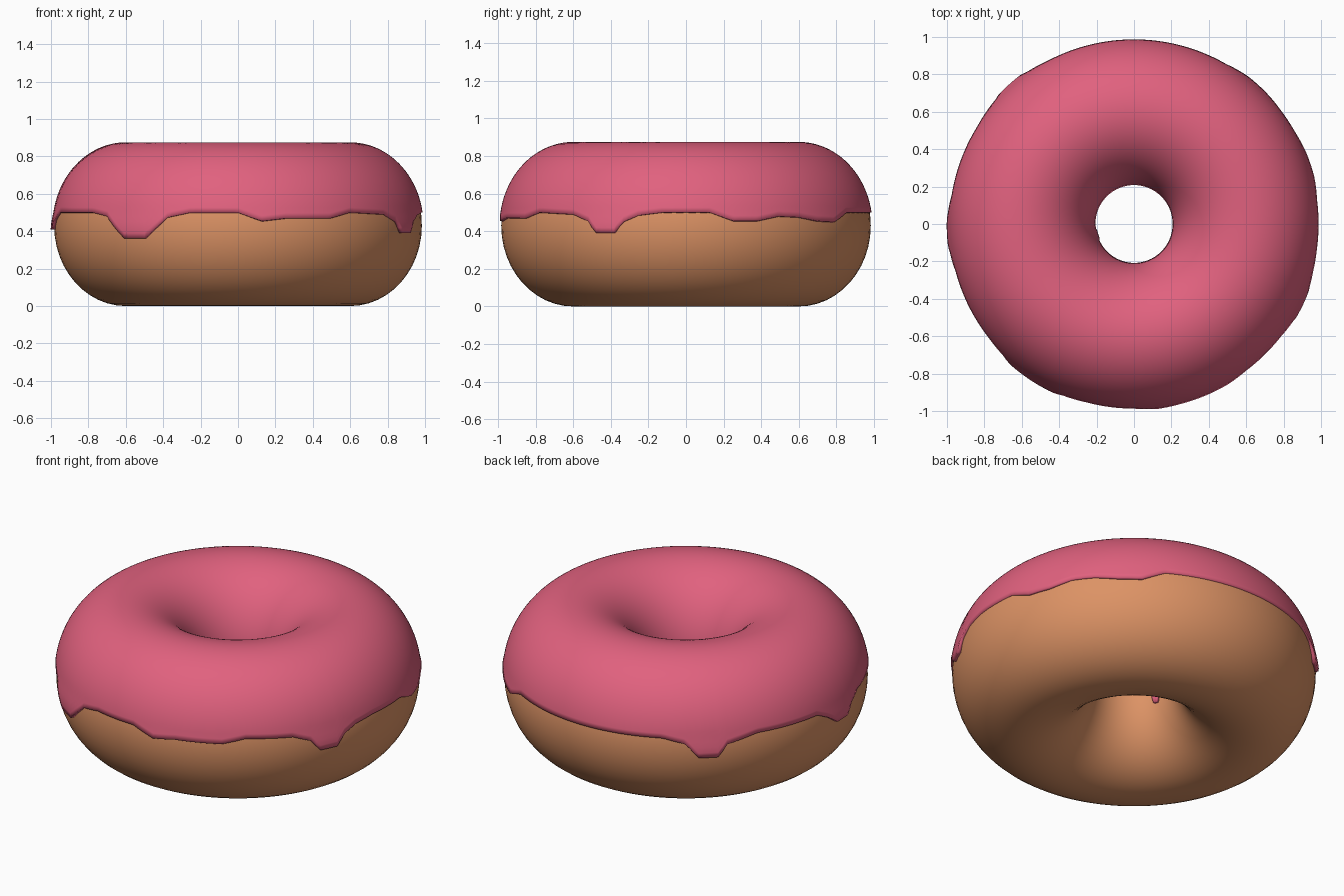
import bpy, bmesh, math

if "Cube" in bpy.data.objects:
    bpy.data.objects.remove(bpy.data.objects["Cube"])

RING, MID = 0.6, 0.43          # ring radius, height of the ring centre


def material(name, color):
    m = bpy.data.materials.new(name)
    m.diffuse_color = color
    m.use_nodes = True
    m.node_tree.nodes["Principled BSDF"].inputs["Base Color"].default_value = m.diffuse_color
    return m


def ring_surface(name, rx, rz, steps, rows, t_range, bulge, color, closed):
    """Sweep an elliptical section round z; t_range(angle) gives its start and end."""
    bm = bmesh.new()
    grid = []
    for i in range(steps):
        deg = -180 + 360 * i / steps
        a = math.radians(deg)
        t0, t1 = t_range(deg)
        col = []
        for j in range(rows):
            t = t0 + (t1 - t0) * j / (rows if closed else rows - 1)
            z = MID + rz * math.sin(t)
            r = RING + (rx + bulge(z)) * math.cos(t)
            col.append(bm.verts.new((r * math.cos(a), r * math.sin(a), z)))
        grid.append(col)
    for i in range(steps):
        p, q = grid[i], grid[(i + 1) % steps]
        for j in range(rows if closed else rows - 1):
            k = (j + 1) % rows
            bm.faces.new((p[j], q[j], q[k], p[k]))
    me = bpy.data.meshes.new(name)
    bm.to_mesh(me)
    bm.free()
    ob = bpy.data.objects.new(name, me)
    bpy.context.collection.objects.link(ob)
    me.materials.append(material(name + "_color", color))
    return ob


def smooth(ob):
    bpy.ops.object.select_all(action='DESELECT')
    ob.select_set(True)
    bpy.context.view_layer.objects.active = ob
    bpy.ops.object.shade_smooth_by_angle(angle=math.radians(50))


def lookup(points, x):
    for (x0, y0), (x1, y1) in zip(points, points[1:]):
        if x0 <= x <= x1:
            return y0 + (y1 - y0) * (x - x0) / (x1 - x0)
    return points[-1][1]


# Lower edge of the icing: (angle, height)
OUTER = [(-180, .41), (-174, .41), (-171, .46), (-165, .5), (-142, .5), (-135, .48),
         (-127.5, .36), (-120, .36), (-112.5, .475), (-105, .5), (-90, .5),
         (-82.5, .455), (-75, .47), (-60, .47), (-52.5, .5), (-37.5, .49),
         (-31, .45), (-29, .39), (-22.5, .39), (-20, .45), (-15, .485), (-7.5, .5),
         (7.5, .5), (15, .455), (22.5, .455), (30, .48), (37.5, .475), (45, .455),
         (52.5, .45), (60, .5), (117.5, .5), (125, .47), (129, .39), (135, .39),
         (138, .46), (148, .5), (171, .5), (176, .46), (180, .41)]
INNER = [(-180, .47), (-172, .46), (-167, .35), (-160, .35), (-155, .46),
         (-90, .48), (0, .47), (90, .48), (180, .47)]


def icing_range(deg):
    t0 = math.asin((lookup(OUTER, deg) - MID) / .445)
    t1 = math.pi - math.asin((lookup(INNER, deg) - MID) / .445)
    return t0, t1


# Dough ring
dough = ring_surface("dough", .383, .43, 96, 48, lambda d: (0, 2 * math.pi),
                     lambda z: 0, (.72, .29, .13, 1), True)
smooth(dough)

# Icing shell with drips that swell slightly
icing = ring_surface("icing", .392, .445, 240, 48, icing_range,
                     lambda z: min(.01, max(0, .5 - z) * .12), (.75, .12, .21, 1), False)
shell = icing.modifiers.new("thickness", 'SOLIDIFY')
shell.thickness = .022
shell.offset = -1
smooth(icing)
